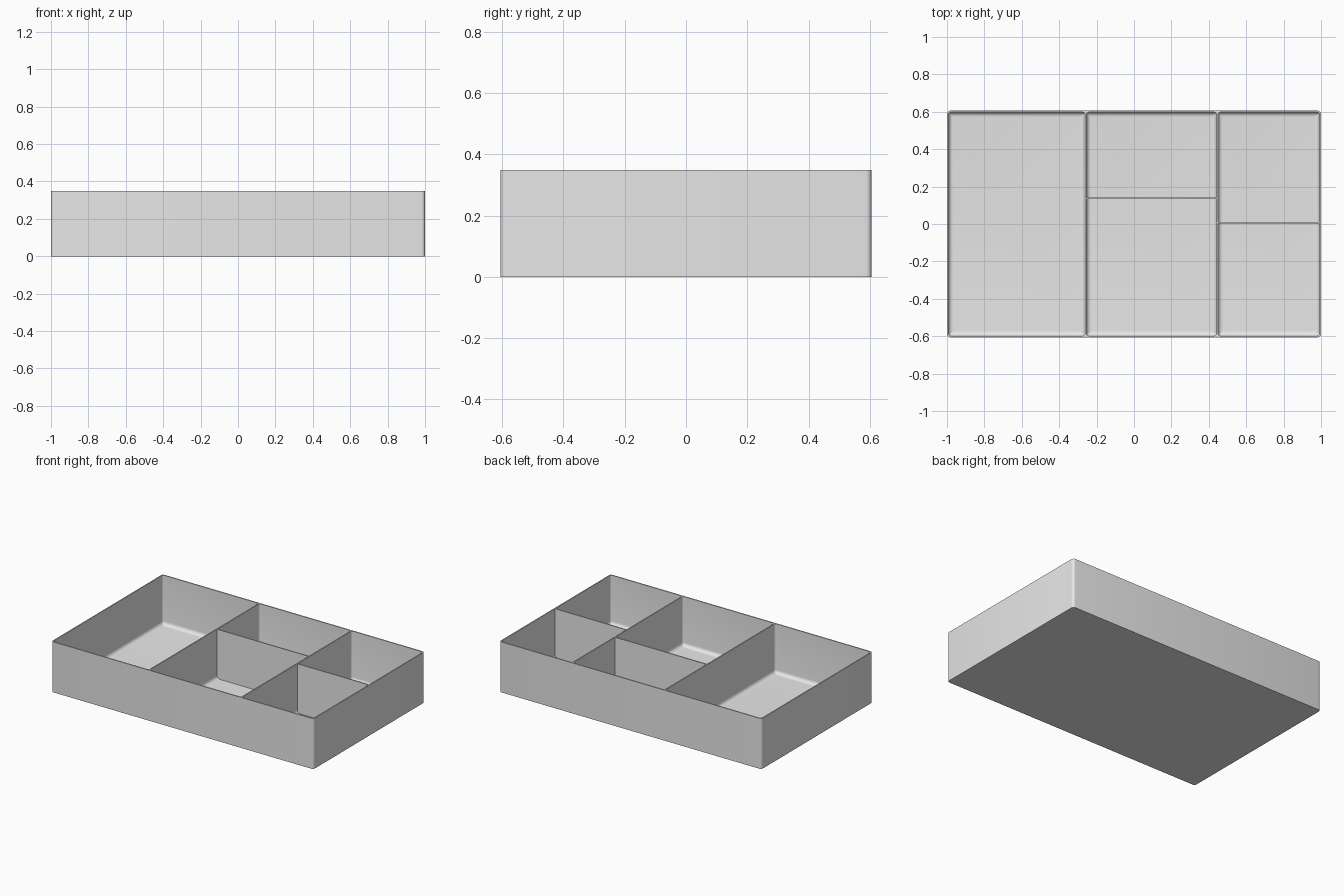
import bpy, bmesh, math

cube = bpy.data.objects.get("Cube")
if cube:
    bpy.data.objects.remove(cube, do_unlink=True)

HEIGHT, FLOOR, FILLET = 0.348, 0.008, 0.025
HALF_X, HALF_Y, WALL = 1.0, 0.606, 0.008

grey = bpy.data.materials.new("light grey")
grey.use_nodes = True
colour = (0.8, 0.8, 0.8, 1)
grey.diffuse_color = colour
grey.node_tree.nodes["Principled BSDF"].inputs["Base Color"].default_value = colour


def ring(bm, x0, x1, y0, y1, radius, z, steps=5):
    """Closed rounded rectangle of vertices at height z."""
    verts = []
    corners = [(x1, y1, -1, -1), (x0, y1, 1, -1), (x0, y0, 1, 1), (x1, y0, -1, 1)]
    for i, (x, y, sx, sy) in enumerate(corners):
        for k in range(steps + 1):
            a = math.pi / 2 * (i + k / steps)
            verts.append(bm.verts.new((x + sx * radius + radius * math.cos(a),
                                       y + sy * radius + radius * math.sin(a), z)))
    return verts


def skin(bm, rings):
    """Join successive rings with quads and cap the last one."""
    for a, b in zip(rings, rings[1:]):
        for i in range(len(a)):
            j = (i + 1) % len(a)
            bm.faces.new((a[i], a[j], b[j], b[i]))
    bm.faces.new(rings[-1])


def rim_edges(bm, loop):
    return [bm.edges.get((loop[i - 1], loop[i])) for i in range(len(loop))]


def finish(bm, name):
    bmesh.ops.recalc_face_normals(bm, faces=bm.faces[:])
    mesh = bpy.data.meshes.new(name)
    bm.to_mesh(mesh)
    bm.free()
    mesh.materials.append(grey)
    obj = bpy.data.objects.new(name, mesh)
    bpy.context.collection.objects.link(obj)
    return obj


# Outer shell with rounded upright corners
bm = bmesh.new()
outer = [ring(bm, -HALF_X, HALF_X, -HALF_Y, HALF_Y, 0.018, z) for z in (HEIGHT, 0)]
skin(bm, outer)
rim = rim_edges(bm, outer[0])

# Three long compartments with a filleted floor
dividers = [-0.258, 0.446]
lefts = [-HALF_X + WALL] + [x + WALL / 2 for x in dividers]
rights = [x - WALL / 2 for x in dividers] + [HALF_X - WALL]
inner_y = HALF_Y - WALL
for x0, x1 in zip(lefts, rights):
    rings = [ring(bm, x0, x1, -inner_y, inner_y, 0.014, HEIGHT)]
    for k in range(7):
        a = math.pi / 2 * k / 6
        d = FILLET * (1 - math.cos(a))
        z = FLOOR + FILLET * (1 - math.sin(a))
        rings.append(ring(bm, x0 + d, x1 - d, -inner_y + d, inner_y - d,
                          max(0.014 - d, 0.003), z))
    skin(bm, rings)
    rim += rim_edges(bm, rings[0])

# Flat top rim between the shell and the compartments
bmesh.ops.triangle_fill(bm, edges=rim, use_beauty=True, normal=(0, 0, 1))
tray = finish(bm, "tray")
bpy.ops.object.select_all(action='DESELECT')
tray.select_set(True)
bpy.context.view_layer.objects.active = tray
bpy.ops.object.shade_smooth_by_angle(angle=math.radians(35))


# Thin cross dividers
def cross_divider(name, cell, y):
    x0, x1 = lefts[cell] - 0.002, rights[cell] + 0.002
    bm = bmesh.new()
    bmesh.ops.create_cube(bm, size=1)
    z0, z1 = FLOOR / 2, HEIGHT
    for v in bm.verts:
        v.co = ((x0 + x1) / 2 + v.co.x * (x1 - x0), y + v.co.y * WALL,
                (z0 + z1) / 2 + v.co.z * (z1 - z0))
    finish(bm, name)


cross_divider("middle_cross_divider", 1, 0.138)
cross_divider("left_cross_divider", 2, 0.008)
